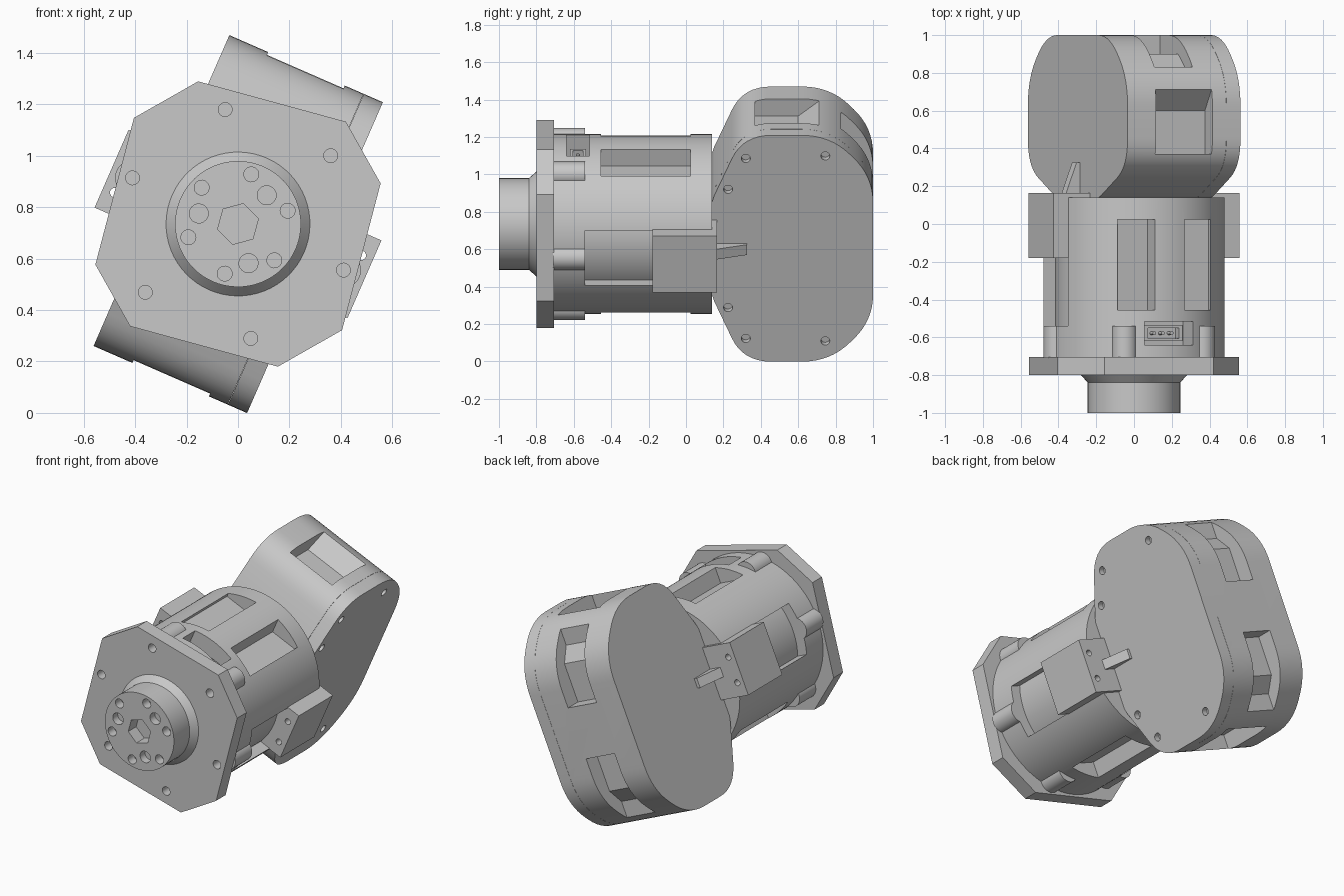
import bpy, bmesh
from math import pi, sin, cos, radians, asin
from mathutils import Matrix, Vector

cube = bpy.data.objects.get("Cube")
if cube:
    bpy.data.objects.remove(cube)

grey = bpy.data.materials.new("plain grey")
grey.use_nodes = True
grey.diffuse_color = (0.58, 0.58, 0.58, 1)
grey.node_tree.nodes["Principled BSDF"].inputs["Base Color"].default_value = (0.58, 0.58, 0.58, 1)

# The drive shaft runs along y; most parts are rolled about it
UPRIGHT = Matrix.Translation((0, 0, 0.735))
ROLLED = UPRIGHT @ Matrix.Rotation(radians(23.6), 4, 'Y')
PLACE = {'x': lambda p, t: (t, p[0], p[1]),
         'y': lambda p, t: (p[0], t, p[1]),
         'z': lambda p, t: (p[0], p[1], t)}
parts = []


def finish(name, bm, frame):
    bmesh.ops.recalc_face_normals(bm, faces=bm.faces)
    bm.transform(frame)
    mesh = bpy.data.meshes.new(name)
    bm.to_mesh(mesh)
    bm.free()
    mesh.materials.append(grey)
    obj = bpy.data.objects.new(name, mesh)
    bpy.context.collection.objects.link(obj)
    parts.append(obj)
    return obj


def loft(name, rings, frame):
    """Skin a stack of equal rings and cap both ends."""
    bm = bmesh.new()
    rings = [[bm.verts.new(p) for p in ring] for ring in rings]
    bm.faces.new(rings[0])
    bm.faces.new(rings[-1])
    n = len(rings[0])
    for lo, hi in zip(rings, rings[1:]):
        for i in range(n):
            j = (i + 1) % n
            bm.faces.new((lo[i], lo[j], hi[j], hi[i]))
    return finish(name, bm, frame)


def prism(name, pts, a, b, axis='y', frame=ROLLED):
    """Extrude a 2D outline along one axis from a to b."""
    return loft(name, [[PLACE[axis](p, t) for p in pts] for t in (a, b)], frame)


def rect(x0, x1, z0, z1):
    return [(x0, z0), (x1, z0), (x1, z1), (x0, z1)]


def around(radius, count, start):
    return [(radius * cos(start + 2 * pi * k / count), radius * sin(start + 2 * pi * k / count))
            for k in range(count)]


def lathe(name, profile, x=0, z=0, n=64, turn=0, axis='y'):
    """Stack rings of (position, radius) along an axis."""
    rings = [[PLACE[axis]((x + p, z + q), t) for p, q in around(r, n, turn)] for t, r in profile]
    return loft(name, rings, ROLLED)


def cut(obj, cutters):
    """Subtract every cutter, then discard it."""
    for c in cutters:
        m = obj.modifiers.new("cut", 'BOOLEAN')
        m.operation, m.solver, m.object = 'DIFFERENCE', 'EXACT', c
    graph = bpy.context.evaluated_depsgraph_get()
    mesh = bpy.data.meshes.new_from_object(obj.evaluated_get(graph))
    obj.modifiers.clear()
    obj.data = mesh
    for c in cutters:
        parts.remove(c)
        bpy.data.objects.remove(c)


def rounded(pts, d, steps=6):
    """Round the corners of an outline."""
    out = []
    pts = [Vector(p) for p in pts]
    for i, p in enumerate(pts):
        a = p + (pts[i - 1] - p).normalized() * d
        b = p + (pts[(i + 1) % len(pts)] - p).normalized() * d
        for k in range(steps + 1):
            t = k / steps
            out.append(a * (1 - t) ** 2 + p * 2 * t * (1 - t) + b * t * t)
    return out


# Mounting flange with six screw holes
half = [(-0.155, 0.555), (0.42, 0.398), (0.555, 0.158), (0.405, -0.413)]
flange = prism("mounting_flange", half + [(-x, -z) for x, z in half], -0.8, -0.705, frame=UPRIGHT)
bolts = around(0.448, 6, 0)
cut(flange, [lathe("hole", [(-0.85, 0.027), (-0.74, 0.027)], x, z, 20) for x, z in bolts])

# Output hub with bolt circle, pin holes and hex socket
hub = lathe("output_hub", [(-1, 0.245), (-0.84, 0.245), (-0.8, 0.28), (-0.79, 0.28)])
turn = radians(38.6)
tools = [lathe("hole", [(-1.1, 0.029), (-0.94, 0.029)], x, z, 20) for x, z in around(0.2, 6, turn)]
tools += [lathe("hole", [(-1.1, 0.037), (-0.95, 0.037)], x, z, 20)
          for x, z in around(0.158, 3, radians(68.6))]
tools.append(lathe("socket", [(-1.1, 0.082), (-0.92, 0.082)], n=6, turn=turn))
cut(hub, tools)

# Motor barrel
barrel = lathe("motor_barrel", [(-0.71, 0.48), (0.14, 0.48)], n=96)
tools = []
for s in (-1, 1):
    # long flat-bottomed windows, top and bottom
    for side in (-1, 1):
        x0, x1 = sorted((side * 0.085, side * 0.268))
        z0, z1 = sorted((s * 0.375, s * 0.6))
        tools.append(prism("window", rect(x0, x1, z0, z1), -0.455, 0.025))
    # curved side recess
    r, w = 0.415, 0.16
    a = asin(w / r)
    arc = [(s * r * cos(a * k / 6), r * sin(a * k / 6)) for k in range(-6, 7)]
    tools.append(prism("recess", arc + [(s * 0.6, w), (s * 0.6, -w)], -0.54, 0.3))
tools.append(prism("connector_slot", rect(-0.14, 0.14, 0.33, 0.6), -0.64, -0.515))
cut(barrel, tools)

# Cable socket with pins inside its slot
connector = prism("cable_socket", rect(-0.11, 0.11, 0.32, 0.39), -0.62, -0.535)
cut(connector, [prism("cavity", rect(-0.09, 0.09, 0.345, 0.5), -0.605, -0.55)])
for x in (-0.05, 0, 0.05):
    lathe("socket_pin", [(0.34, 0.01), (0.385, 0.01)], x, -0.578, 12, axis='z')

# Screw bosses behind the flange
for x, z in bolts:
    lathe("screw_boss", [(-0.71, 0.068), (-0.54, 0.068)], x, z, 32)

# Side boxes with screw holes right through and a tapered lever at the rear
for s in (-1, 1):
    x0, x1 = sorted((s * 0.2, s * 0.537))
    box = prism("side_box", rect(x0, x1, -0.165, 0.165), -0.18, 0.165)
    cut(box, [lathe("hole", [(-0.22, 0.019), (0.22, 0.019)], s * 0.488, z, 20) for z in (-0.08, 0.08)])
    prism("lever", [(s * 0.32, 0.15), (s * 0.41, 0.15), (s * 0.345, 0.325), (s * 0.32, 0.325)],
          -0.03, 0.03, axis='z')

# Gear housing, outline in the y and z plane
upper = [(0.09, 0.17), (0.305, 0.66), (0.77, 0.66), (1.0, 0.42)]
lower = [(y, -z) for y, z in reversed(upper)]
outline = [(max(p[0], 0.14), p[1]) for p in rounded(upper + lower, 0.15, 8)]
housing = prism("gear_housing", outline, -0.325, 0.245, axis='x')
tools = []
for s in (-1, 1):
    end_pocket = [(0.37, 0.8), (0.37, 0.56), (0.6, 0.56), (0.74, 0.67), (0.74, 0.8)]
    back_pocket = [(0.83, 0.8), (0.83, 0.49), (0.9, 0.4), (0.9, 0.16), (1.1, 0.16), (1.1, 0.8)]
    for pts, x0, x1 in ((end_pocket, -0.16, 0.165), (back_pocket, -0.14, 0.08)):
        tools.append(prism("pocket", [(y, s * z) for y, z in pts], x0, x1, axis='x'))
cut(housing, tools)

# Housing cover with six screws
cover = prism("housing_cover", outline, 0.246, 0.327, axis='x')
cut(cover, [lathe("hole", [(0.29, 0.024), (0.4, 0.024)], y, s * z, 20, axis='x')
            for s in (-1, 1) for y, z in ((0.32, 0.525), (0.745, 0.54), (0.225, 0.345))])

# Smooth shading on curved surfaces only
bpy.ops.object.select_all(action='DESELECT')
for obj in parts:
    obj.select_set(True)
bpy.context.view_layer.objects.active = parts[0]
bpy.ops.object.shade_smooth_by_angle(angle=radians(28))
